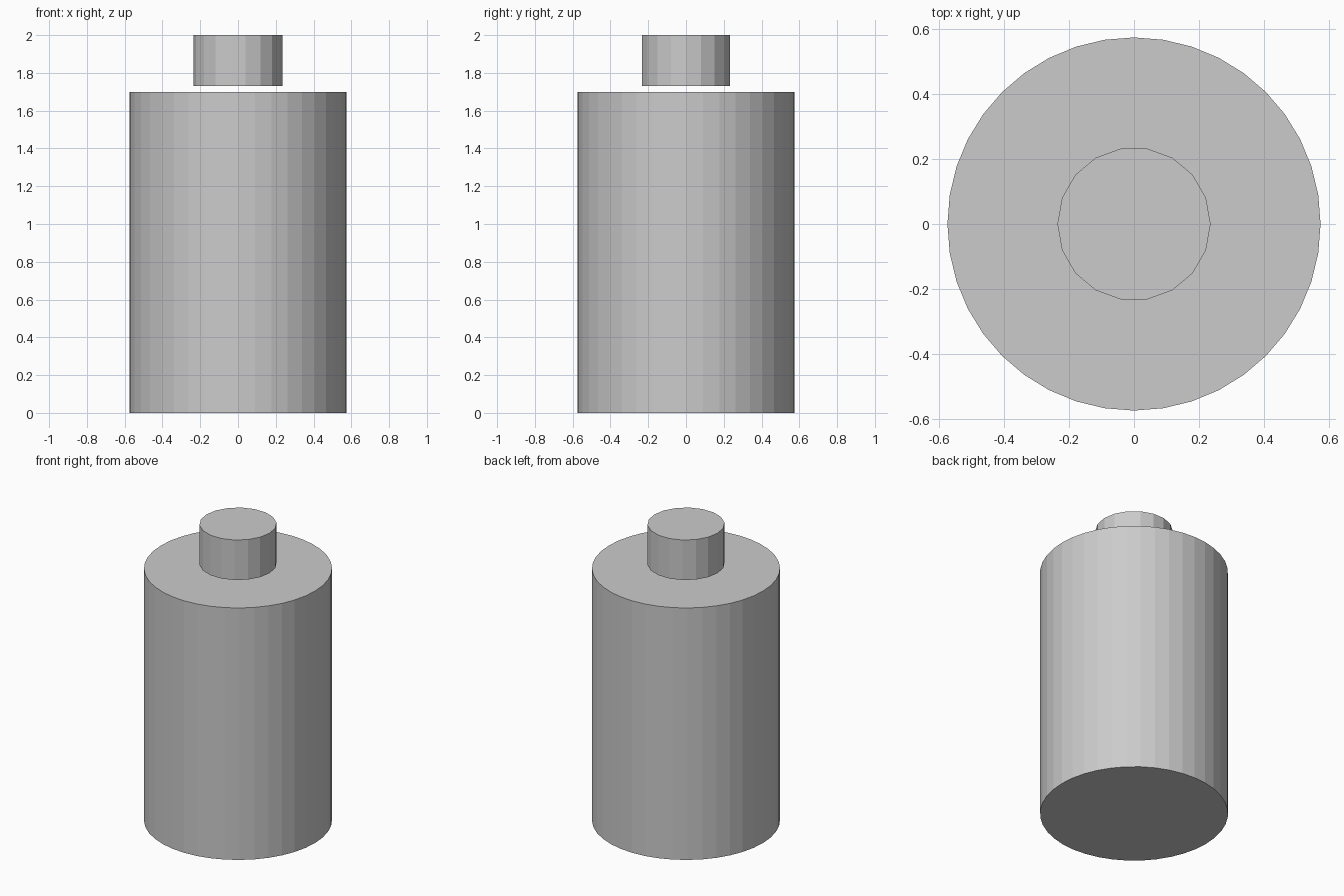
import bpy

if "Cube" in bpy.data.objects:
    bpy.data.objects.remove(bpy.data.objects["Cube"])


def cylinder(name, sides, radius, bottom, top):
    """Upright flat-shaded cylinder between two heights."""
    bpy.ops.mesh.primitive_cylinder_add(
        vertices=sides, radius=radius, depth=top - bottom,
        location=(0, 0, (bottom + top) / 2),
        # turn so that a corner lies on the x axis
        rotation=(0, 0, 1.5707963))
    obj = bpy.context.object
    obj.name = name
    return obj


# Main container
cylinder("body", 40, 0.575, 0.0, 1.70)

# Small cap floating just above the body
cylinder("cap", 18, 0.236, 1.73, 2.0)
